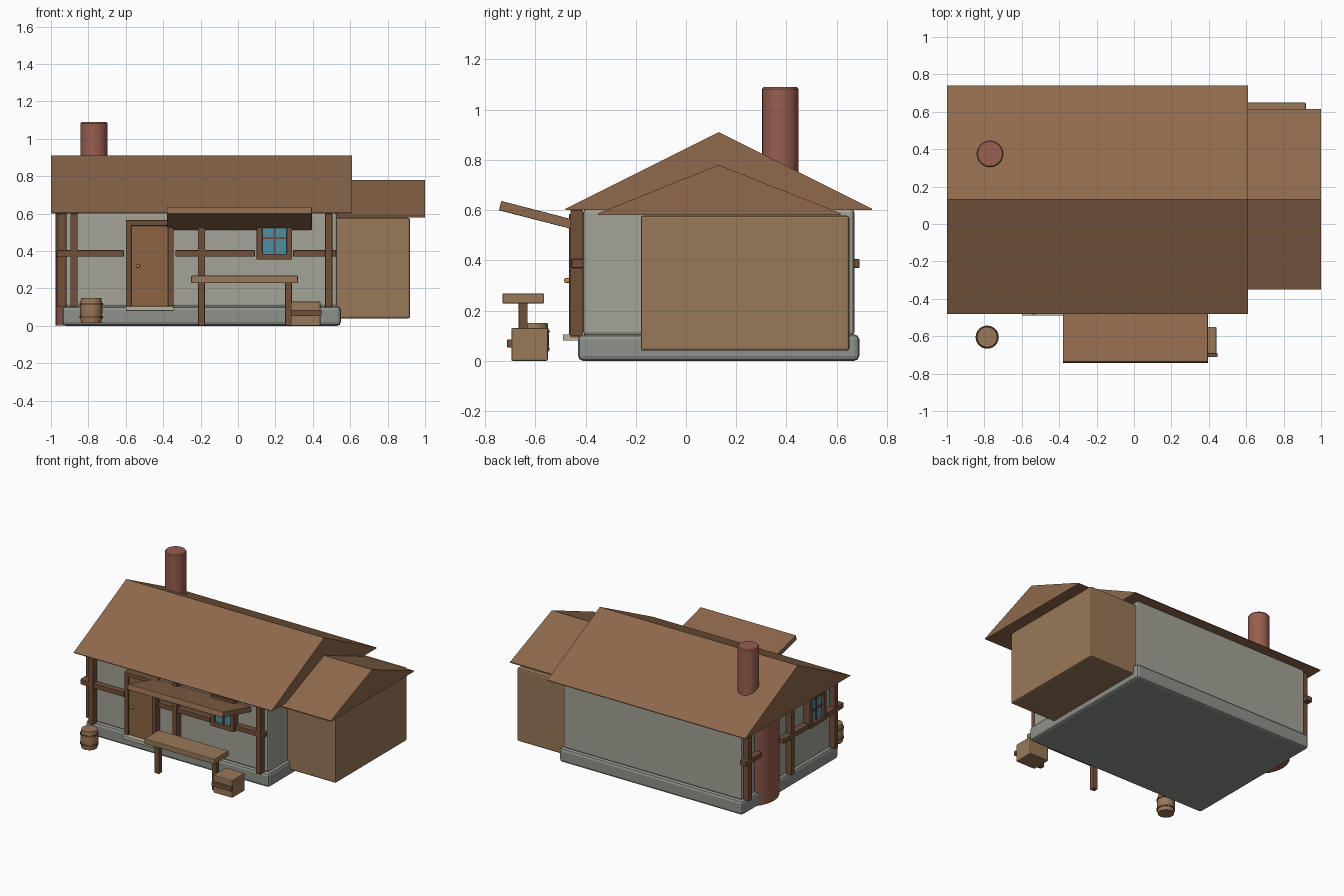
import bpy
import bmesh
import math

if "Cube" in bpy.data.objects:
    bpy.data.objects.remove(bpy.data.objects["Cube"])


def mat(name, hex_rgb):
    m = bpy.data.materials.new(name)
    ch = [int(hex_rgb[i:i + 2], 16) / 255 for i in (0, 2, 4)]
    m.diffuse_color = [c / 12.92 if c <= 0.04 else ((c + 0.055) / 1.055) ** 2.4 for c in ch] + [1]
    m.use_nodes = True
    m.node_tree.nodes["Principled BSDF"].inputs["Base Color"].default_value = m.diffuse_color
    return m


PLASTER = mat("plaster", "A3A397")
STONE = mat("stone", "8E928B")
ROOF = mat("roof_wood", "8E694C")
BEAM = mat("dark_beam", "71503A")
PLANK = mat("plank", "997858")
DOOR = mat("door_wood", "8C6442")
BRICK = mat("brick", "985E50")
GLASS = mat("glass", "4F8FA3")
BRASS = mat("brass", "C79A3C")
STEP = mat("step_stone", "B5B3A0")


def finish(name, bm, material, bevel=0.0, segs=2):
    bmesh.ops.recalc_face_normals(bm, faces=bm.faces[:])
    me = bpy.data.meshes.new(name)
    bm.to_mesh(me)
    bm.free()
    ob = bpy.data.objects.new(name, me)
    bpy.context.collection.objects.link(ob)
    me.materials.append(material)
    if bevel:
        mod = ob.modifiers.new("soft_edges", "BEVEL")
        mod.width, mod.segments = bevel, segs
    return ob


def extrude_x(name, profile, x0, x1, material, bevel=0.0):
    """Sweep a (y, z) profile along x."""
    bm = bmesh.new()
    a = [bm.verts.new((x0, y, z)) for y, z in profile]
    b = [bm.verts.new((x1, y, z)) for y, z in profile]
    bm.faces.new(a)
    bm.faces.new(b[::-1])
    n = len(a)
    for i in range(n):
        j = (i + 1) % n
        bm.faces.new((a[i], a[j], b[j], b[i]))
    return finish(name, bm, material, bevel)


def box(name, x, y, z, material, bevel=0.003):
    profile = [(y[0], z[0]), (y[1], z[0]), (y[1], z[1]), (y[0], z[1])]
    return extrude_x(name, profile, x[0], x[1], material, bevel)


def lathe(name, cx, cy, profile, material, sides=24):
    """Stack of (radius, z) rings around a vertical axis, capped."""
    bm = bmesh.new()
    rings = [[bm.verts.new((cx + r * math.cos(t * math.tau / sides),
                            cy + r * math.sin(t * math.tau / sides), z))
              for t in range(sides)] for r, z in profile]
    bm.faces.new(rings[0])
    bm.faces.new(rings[-1])
    for lo, hi in zip(rings, rings[1:]):
        for i in range(sides):
            j = (i + 1) % sides
            bm.faces.new((lo[i], lo[j], hi[j], hi[i]))
    ob = finish(name, bm, material)
    bpy.context.view_layer.objects.active = ob
    ob.select_set(True)
    bpy.ops.object.shade_smooth_by_angle(angle=math.radians(35))
    ob.select_set(False)
    return ob


# Timber laid on the front wall (u = x) or the left wall (u = y)
def on_wall(side, name, u, z, material, depth=(0.0, 0.05)):
    if side == "front":
        return box(name, u, (-0.41 - depth[1], -0.41 - depth[0]), z, material)
    return box(name, (-0.92 - depth[1], -0.92 - depth[0]), u, z, material)


def window(side, c, z0, z1):
    h, w = 0.095, 0.03
    n = side + "_window_"
    zc = (z0 + z1) / 2
    on_wall(side, n + "glass", (c - h + 0.02, c + h - 0.02), (z0 + 0.02, z1 - 0.02), GLASS, (0, 0.035))
    for s, tag in ((-1, "left"), (1, "right")):
        e = c + s * (h - w / 2)
        on_wall(side, n + tag + "_jamb", (e - w / 2, e + w / 2), (z0, z1), BEAM, (0, 0.055))
    for e, tag in ((z0, "sill"), (z1 - w, "lintel")):
        on_wall(side, n + tag, (c - h, c + h), (e, e + w), BEAM, (0, 0.055))
    on_wall(side, n + "mullion", (c - 0.006, c + 0.006), (z0, z1), BEAM, (0, 0.043))
    on_wall(side, n + "crossbar", (c - h, c + h), (zc - 0.006, zc + 0.006), BEAM, (0, 0.043))


# Main house
box("foundation", (-0.94, 0.55), (-0.43, 0.69), (0, 0.105), STONE, 0.02)
box("house_walls", (-0.92, 0.53), (-0.41, 0.67), (0.1, 0.605), PLASTER, 0.015)
extrude_x("main_roof", [(-0.48, 0.6), (0.74, 0.6), (0.74, 0.605), (0.13, 0.91), (-0.48, 0.605)],
          -1.0, 0.61, ROOF)

# Side annex
box("annex_walls", (0.5, 0.92), (-0.18, 0.65), (0.04, 0.578), PLANK, 0.01)
extrude_x("annex_roof", [(-0.35, 0.58), (0.615, 0.58), (0.615, 0.587), (0.13, 0.78), (-0.35, 0.587)],
          0.52, 1.0, ROOF)

# Chimney
lathe("chimney_base", -0.77, 0.375, [(0.207, 0.002), (0.207, 0.62)], BRICK)
lathe("chimney_stack", -0.77, 0.375, [(0.072, 0.6), (0.072, 1.082), (0.066, 1.09)], BRICK)

# Timber framing
for i, x in enumerate((-0.877, -0.195, 0.485)):
    on_wall("front", f"front_post_{i}", (x - 0.019, x + 0.019), (0.1, 0.6), BEAM)
for i, u in enumerate(((-0.965, -0.61), (-0.335, 0.09), (0.295, 0.525))):
    on_wall("front", f"front_rail_{i}", u, (0.37, 0.405), BEAM, (0, 0.045))
for i, y in enumerate((0.63, 0.135, -0.37)):
    on_wall("left", f"left_post_{i}", (y - 0.019, y + 0.019), (0.1, 0.6), BEAM, (0, 0.045))
for i, u in enumerate(((0.5, 0.69), (-0.04, 0.25), (-0.44, -0.25))):
    on_wall("left", f"left_rail_{i}", u, (0.37, 0.405), BEAM)

window("front", 0.195, 0.355, 0.585)
window("left", -0.145, 0.365, 0.595)

# Door
for i, u in enumerate(((-0.6, -0.57), (-0.375, -0.345))):
    on_wall("front", f"door_jamb_{i}", u, (0.09, 0.565), BEAM, (0, 0.055))
on_wall("front", "door_lintel", (-0.6, -0.345), (0.535, 0.565), BEAM, (0, 0.055))
on_wall("front", "door_panel", (-0.572, -0.373), (0.105, 0.537), DOOR, (0, 0.045))
box("door_knob", (-0.545, -0.525), (-0.485, -0.45), (0.31, 0.33), BRASS, 0.006)
box("door_step", (-0.6, -0.345), (-0.49, -0.41), (0.08, 0.105), STEP)

# Awning tilted up and outwards
extrude_x("awning", [(-0.41, 0.513), (-0.41, 0.552), (-0.735, 0.636), (-0.745, 0.599)],
          -0.38, 0.395, ROOF, 0.003)

# Bench table
box("table_top", (-0.25, 0.32), (-0.73, -0.565), (0.228, 0.268), PLANK, 0.004)
for i, x in enumerate((-0.195, 0.27)):
    box(f"table_leg_{i}", (x - 0.018, x + 0.018), (-0.666, -0.63), (0, 0.23), BEAM)

# Crate with a front slat
box("crate", (0.283, 0.44), (-0.695, -0.55), (0, 0.13), PLANK, 0.005)
box("crate_slat", (0.283, 0.446), (-0.712, -0.69), (0.053, 0.085), BEAM)

# Barrel with hoops
lathe("barrel", -0.785, -0.605, [(0.054, 0.015), (0.058, 0.045), (0.06, 0.082), (0.058, 0.12), (0.054, 0.15)], PLANK)
for i, z in enumerate((0.047, 0.117)):
    lathe(f"barrel_hoop_{i}", -0.785, -0.605, [(0.062, z - 0.006), (0.062, z + 0.006)], BEAM)
